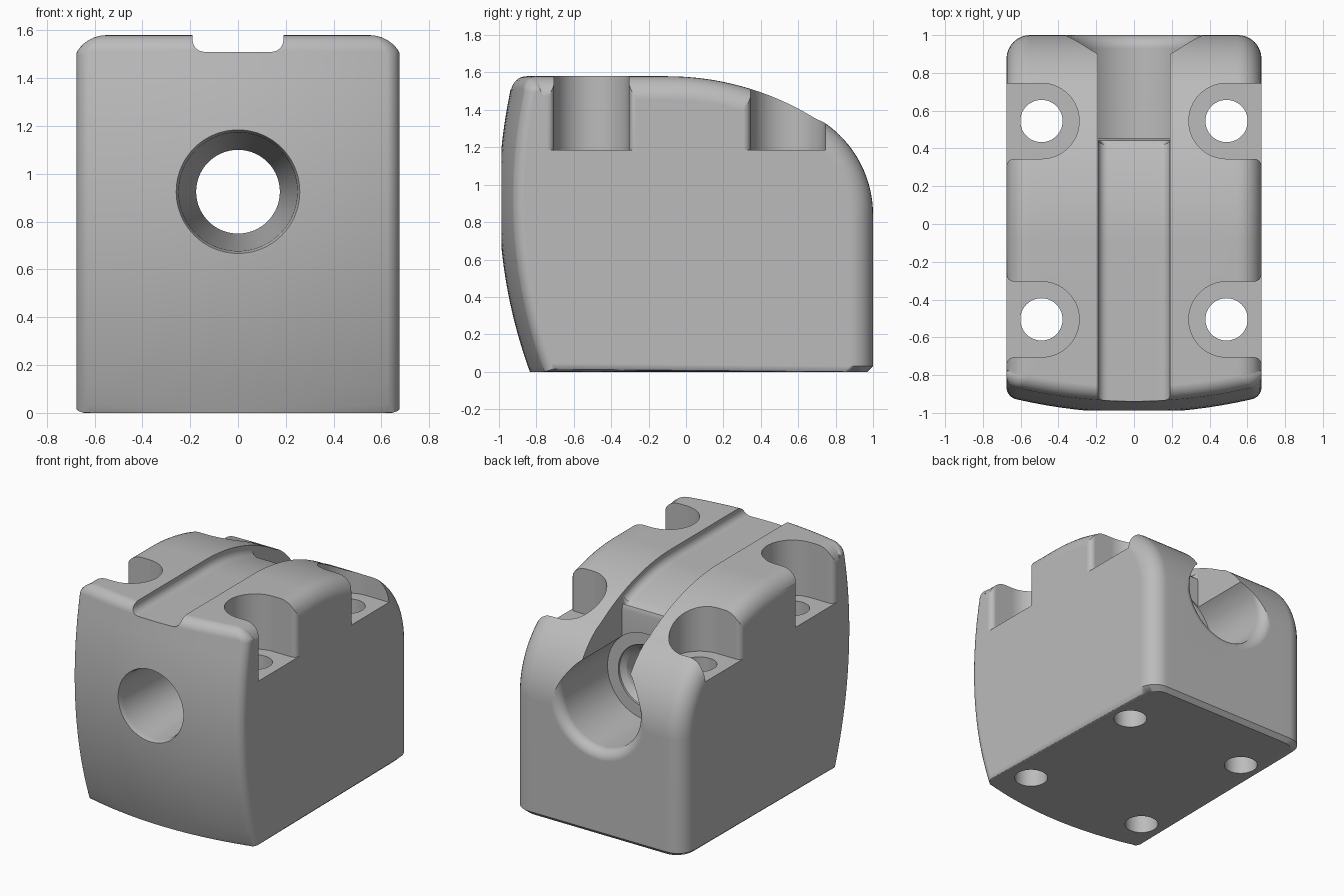
import bpy, bmesh
from math import sin, cos, pi, sqrt, asin, radians

cube = bpy.data.objects.get("Cube")
if cube:
    bpy.data.objects.remove(cube, do_unlink=True)

grey = bpy.data.materials.new("plain_grey")
grey.use_nodes = True
grey.diffuse_color = (0.5, 0.5, 0.5, 1)
grey.node_tree.nodes["Principled BSDF"].inputs["Base Color"].default_value = (0.5, 0.5, 0.5, 1)

HALF, TOP, BOW = 0.675, 1.58, 2.7


def make_object(name, bm):
    bmesh.ops.remove_doubles(bm, verts=bm.verts, dist=1e-5)
    bmesh.ops.recalc_face_normals(bm, faces=bm.faces)
    mesh = bpy.data.meshes.new(name)
    bm.to_mesh(mesh)
    bm.free()
    mesh.materials.append(grey)
    obj = bpy.data.objects.new(name, mesh)
    bpy.context.collection.objects.link(obj)
    return obj


def skin(bm, rings):
    """Join consecutive closed rings of vertices with quads."""
    for a, b in zip(rings, rings[1:]):
        for i in range(len(a)):
            j = (i + 1) % len(a)
            bm.faces.new((a[i], a[j], b[j], b[i]))


def loft(name, pts, radii, half, warp=lambda x, y, z: (x, y, z)):
    """Extrude a counter-clockwise (y, z) outline along x with rounded side edges."""
    n = len(pts)
    normals = []
    for i in range(n):
        a, b = pts[max(i - 1, 0)], pts[min(i + 1, n - 1)]
        dy, dz = b[0] - a[0], b[1] - a[1]
        d = sqrt(dy * dy + dz * dz)
        normals.append((dz / d, -dy / d))
    turn = [k * pi / 16 for k in range(9)]
    stations = [(-1, t) for t in reversed(turn)]
    stations += [(k / 8, 0) for k in range(-7, 8)]
    stations += [(1, t) for t in turn]
    bm = bmesh.new()
    rings = []
    for f, t in stations:
        ring = []
        for (y, z), (ny, nz), r in zip(pts, normals, radii):
            x = f * (half - r + r * sin(t))
            d = r * (1 - cos(t))
            ring.append(bm.verts.new(warp(x, y - ny * d, z - nz * d)))
        rings.append(ring)
    skin(bm, rings)
    for ring in (rings[0], rings[-1]):
        bm.faces.new(ring[1:-1])
        bm.faces.new((ring[-1], ring[0], ring[1], ring[-2]))
    return make_object(name, bm)


def prism(name, outline, z0, z1):
    bm = bmesh.new()
    rings = [[bm.verts.new((x, y, z)) for x, y in outline] for z in (z0, z1)]
    skin(bm, rings)
    for ring in rings:
        bm.faces.new(ring)
    return make_object(name, bm)


def lathe_y(name, profile, zc, sides=80):
    """Spin a (y, radius) profile about a horizontal front-to-back axis."""
    bm = bmesh.new()
    rings = [[bm.verts.new((r * cos(2 * pi * k / sides), y, zc + r * sin(2 * pi * k / sides)))
              for k in range(sides)] for y, r in profile]
    skin(bm, rings)
    bm.faces.new(rings[0])
    bm.faces.new(rings[-1])
    return make_object(name, bm)


# Side outline: back wall, two-arc crown, rounded brow, bowed front
def front_y(z):
    return -1 + BOW - sqrt(BOW ** 2 - (z - 0.93) ** 2)


bend = asin(0.84 / 1.5)
small = 0.262 / (1 - sin(bend))
side = [(1, 0), (1, 0.03), (1, 0.4)]
for k in range(17):
    a = (pi / 2 - bend) * k / 16
    side.append((1 - small + small * cos(a), 0.84 + small * sin(a)))
for k in range(1, 17):
    a = bend * (1 - k / 16)
    side.append((-0.1 + 1.5 * sin(a), TOP - 1.5 + 1.5 * cos(a)))
side += [(-0.35, TOP), (-0.6, TOP)]
soft = [0.125] * len(side)
for k in range(9):
    a = pi / 2 * k / 8
    side.append((-0.86 - 0.08 * sin(a), 1.5 + 0.08 * cos(a)))
    soft.append(0.125 - 0.075 * k / 8)
for k in range(1, 18):
    z = 1.5 + (0.03 - 1.5) * k / 17
    side.append((front_y(z), z))
    soft.append(0.05)
side.append((front_y(0), 0))
soft.append(0.05)


def body_shape(x, y, z):
    if y < -0.7:
        y += x * x / (2 * BOW)
    if z < 0.001:
        x *= 0.955
        y -= 0.03 if y > 0 else 0
    return x, y, z


body = loft("clamp_block", side, soft, HALF, body_shape)

# Top groove following the crown, dropping into an open slot at the back
floor = [(-1.1, 1.51), (-0.6, 1.51)]
for k in range(15):
    y = -0.1 + 0.52 * k / 14
    floor.append((y, 0.08 + sqrt(1.43 ** 2 - (y + 0.1) ** 2)))
edge_z = floor[-1][1]
groove = floor + [(0.442, edge_z - 0.017), (0.453, edge_z - 0.05), (0.453, 0.925),
                  (1.2, 0.925), (1.2, 2), (-1.1, 2)]
round_floor = [0.05] * len(floor) + [0] * (len(groove) - len(floor))
cutters = [loft("groove_cutter", groove, round_floor, 0.19)]

# Tapered through bore with a large rounded counterbore at the back
bore = [(-1.1, 0.30), (-1.01, 0.275), (-0.985, 0.257), (-0.95, 0.248), (0.36, 0.175),
        (0.40, 0.19), (0.43, 0.225), (0.445, 0.225), (0.445, 0.31)]
for k in range(9):
    a = pi / 2 * k / 8
    bore.append((0.93 + 0.07 * sin(a), 0.31 + 0.07 * (1 - cos(a))))
bore.append((1.1, 0.38))
cutters.append(lathe_y("bore_cutter", bore, 0.925))

# Four bolt pockets open to the sides, each with a through hole
for sx in (-1, 1):
    for yc, flare_back in ((0.545, 0), (-0.505, 1)):
        plan = []
        for k in range(33):
            a = pi / 2 + pi * k / 32
            plan.append((0.49 + 0.2 * cos(a), yc + 0.2 * sin(a)))
        for k in range(7):
            a = pi / 2 * k / 6
            plan.append((0.635 + 0.04 * sin(a), yc - 0.2 - 0.04 * (1 - cos(a))))
        plan += [(0.8, yc - 0.24), (0.8, yc + 0.2 + 0.04 * flare_back)]
        if flare_back:
            for k in range(6, -1, -1):
                a = pi / 2 * k / 6
                plan.append((0.635 + 0.04 * sin(a), yc + 0.2 + 0.04 * (1 - cos(a))))
        cutters.append(prism("pocket_cutter", [(sx * x, y) for x, y in plan], 1.185, 2))
        circle = [(sx * 0.49 + 0.112 * cos(2 * pi * k / 48), yc + 0.112 * sin(2 * pi * k / 48))
                  for k in range(48)]
        cutters.append(prism("bolt_hole_cutter", circle, -0.1, 1.3))

# Cut everything out of the block
bpy.ops.object.select_all(action='DESELECT')
bpy.context.view_layer.objects.active = body
body.select_set(True)
for cutter in cutters:
    cutter.hide_render = True
    mod = body.modifiers.new("cut", 'BOOLEAN')
    mod.operation = 'DIFFERENCE'
    mod.solver = 'EXACT'
    mod.object = cutter
    bpy.ops.object.modifier_apply(modifier=mod.name)
for cutter in cutters:
    bpy.data.objects.remove(cutter, do_unlink=True)

bpy.ops.object.shade_smooth_by_angle(angle=radians(28))
weighted = body.modifiers.new("clean_shading", 'WEIGHTED_NORMAL')
weighted.keep_sharp = True
